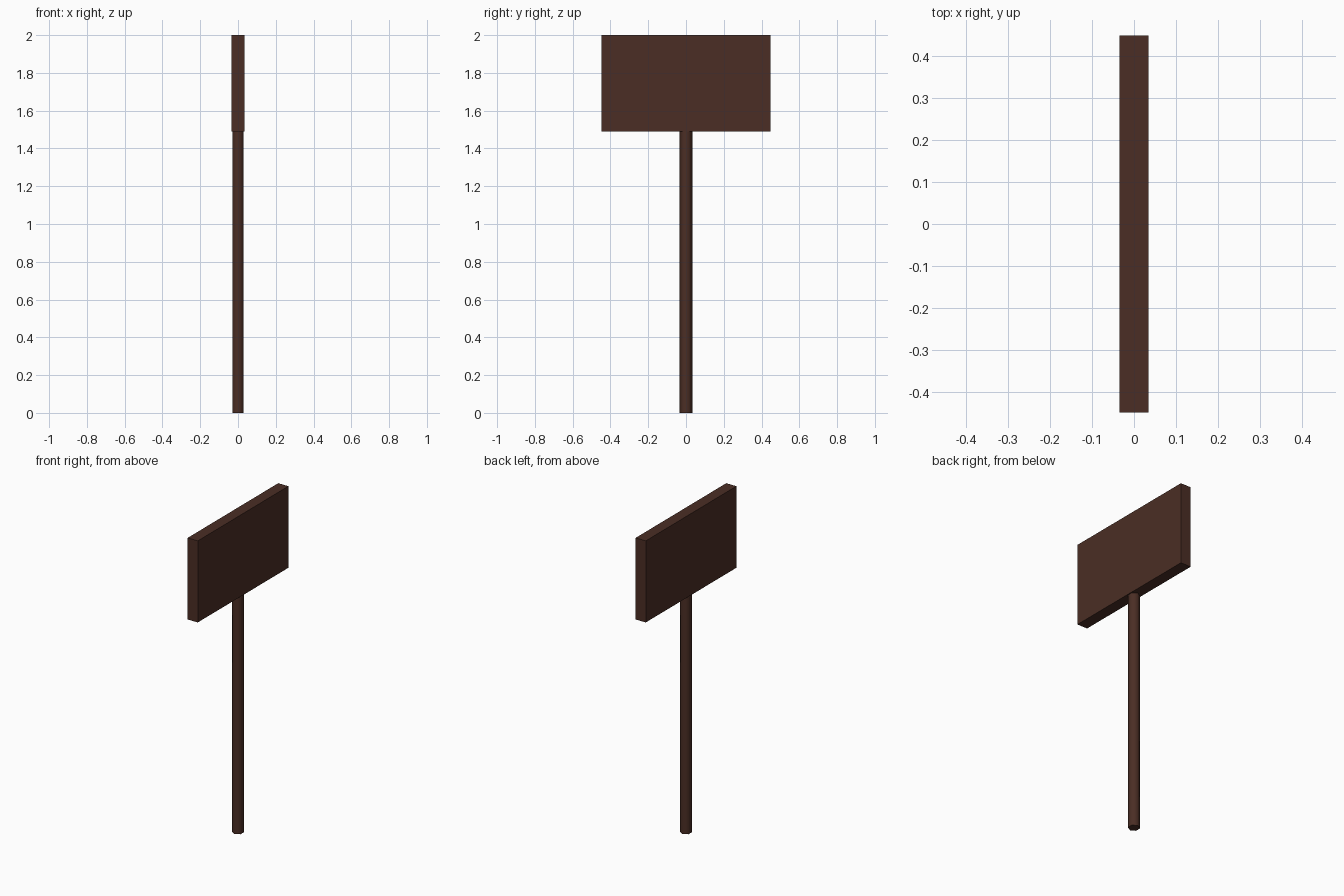
import bpy
import math

cube = bpy.data.objects.get("Cube")
if cube:
    bpy.data.objects.remove(cube, do_unlink=True)

# Dark brown wood
wood = bpy.data.materials.new("dark_brown_wood")
wood.use_nodes = True
colour = (0.07, 0.027, 0.018, 1)
wood.diffuse_color = colour
wood.node_tree.nodes["Principled BSDF"].inputs["Base Color"].default_value = colour

BOARD_BOTTOM, TOP = 1.49, 2.0
BOARD_THICKNESS, BOARD_WIDTH = 0.07, 0.895
POLE_RADIUS = 0.034

# Sign board, facing left and right
bpy.ops.mesh.primitive_cube_add(size=1, location=(0, 0, (BOARD_BOTTOM + TOP) / 2))
board = bpy.context.object
board.name = "sign_board"
board.scale = (BOARD_THICKNESS, BOARD_WIDTH, TOP - BOARD_BOTTOM)
bpy.ops.object.transform_apply(location=False, rotation=False, scale=True)
board.data.materials.append(wood)

# Six-sided pole with corners pointing to front and back
bpy.ops.mesh.primitive_cylinder_add(vertices=6, radius=POLE_RADIUS, depth=BOARD_BOTTOM,
                                    location=(0, 0, BOARD_BOTTOM / 2))
pole = bpy.context.object
pole.name = "pole"
pole.data.materials.append(wood)
bpy.ops.object.shade_smooth_by_angle(angle=math.radians(65))
